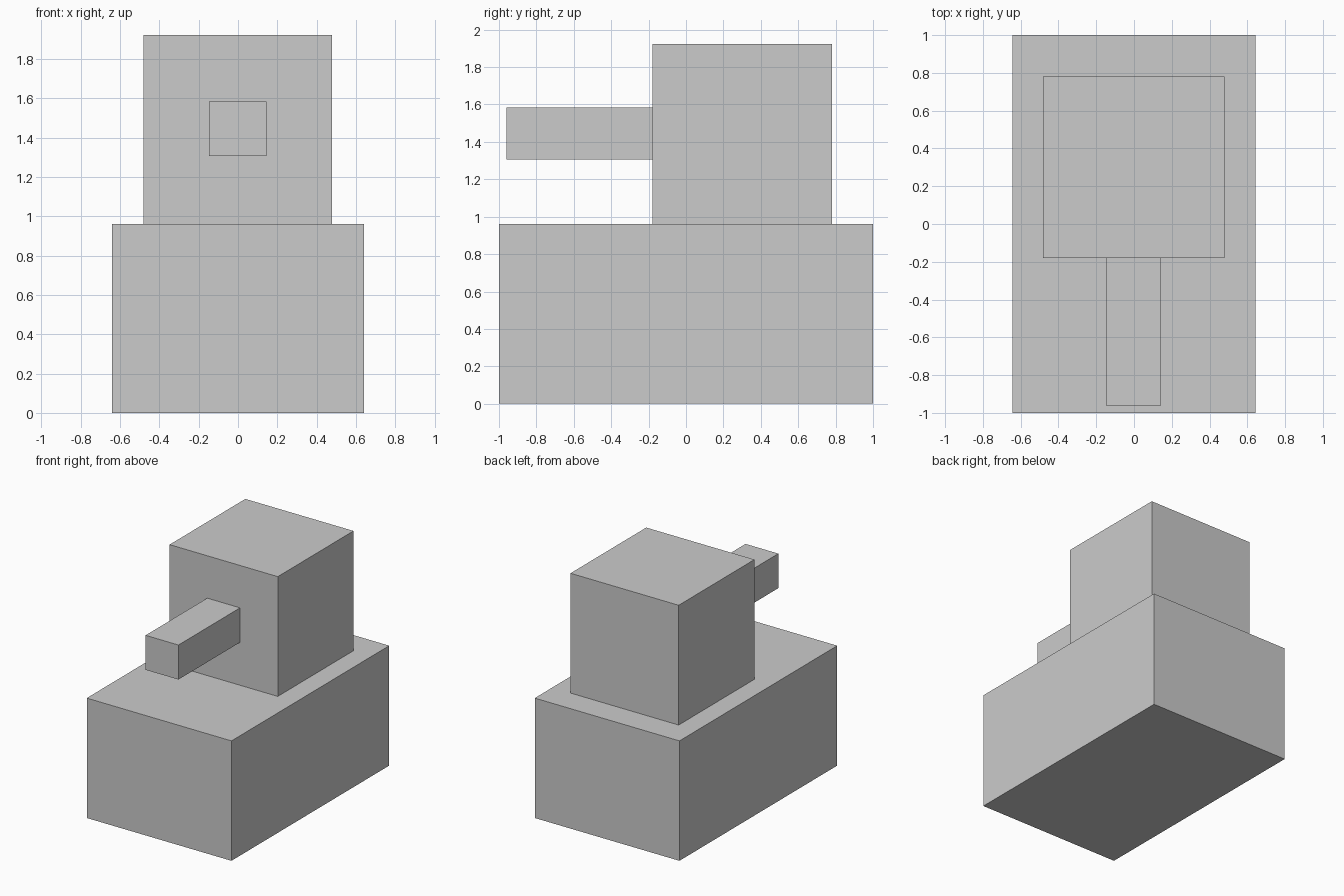
import bpy
import bmesh
from mathutils import Matrix, Vector

if "Cube" in bpy.data.objects:
    bpy.data.objects.remove(bpy.data.objects["Cube"])


def box(name, lo, hi):
    """Flat-faced box spanning two opposite corners."""
    lo, hi = Vector(lo), Vector(hi)
    mesh = bpy.data.meshes.new(name)
    bm = bmesh.new()
    bmesh.ops.create_cube(
        bm, size=1,
        matrix=Matrix.Translation((lo + hi) / 2) @ Matrix.Diagonal((*(hi - lo), 1)))
    bm.to_mesh(mesh)
    bm.free()
    obj = bpy.data.objects.new(name, mesh)
    bpy.context.collection.objects.link(obj)
    return obj


# Wide lower body
box("hull", (-0.642, -1.0, 0.0), (0.642, 1.0, 0.962))
# Upper block, set towards the back
box("turret", (-0.481, -0.18, 0.962), (0.479, 0.78, 1.923))
# Square barrel reaching forward from the upper block
box("barrel", (-0.147, -0.961, 1.306), (0.144, -0.18, 1.583))
